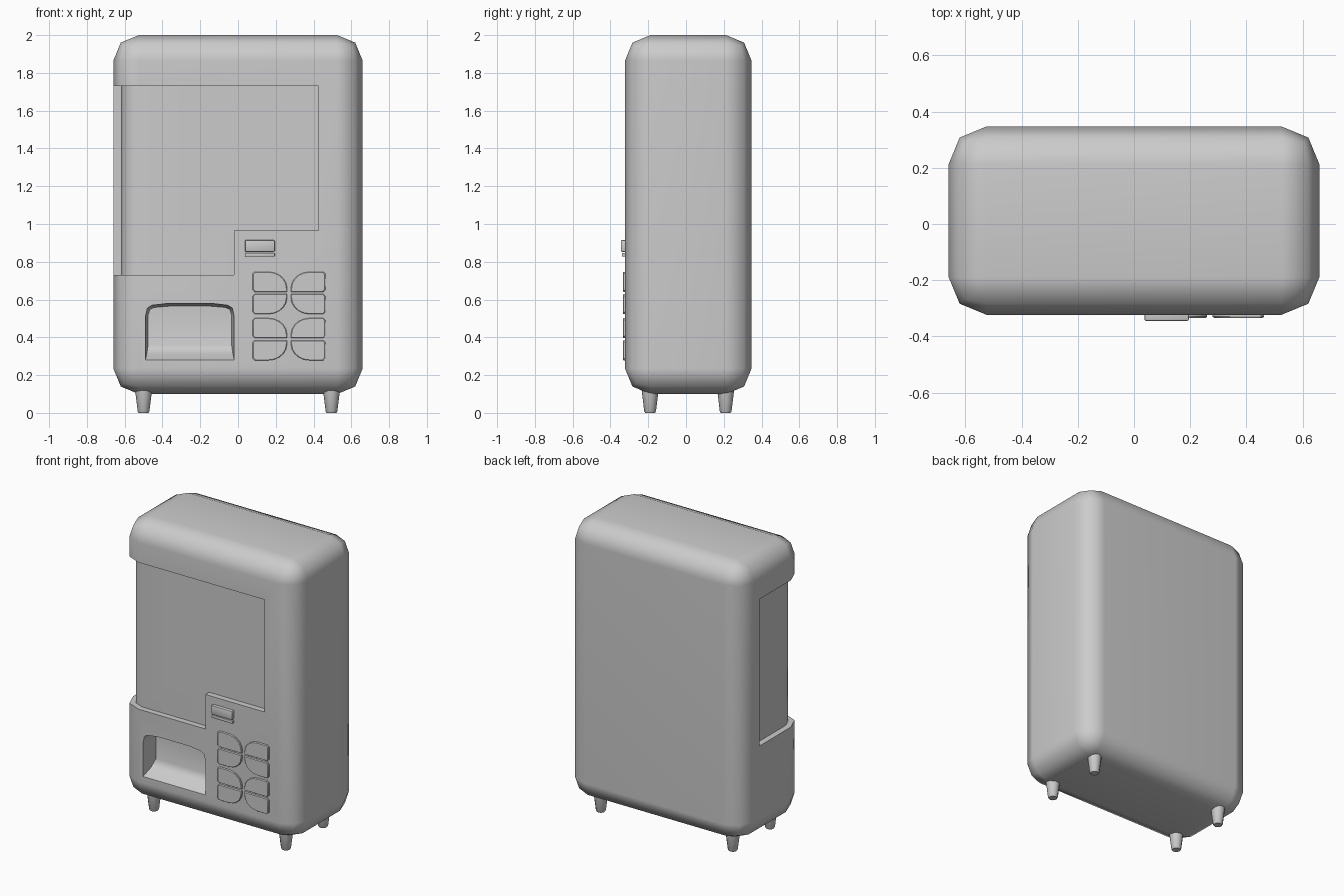
import bpy, bmesh, math

if "Cube" in bpy.data.objects:
    bpy.data.objects.remove(bpy.data.objects["Cube"])

FRONT, BACK, HALF_W = -0.323, 0.347, 0.66


def finish(bm, name, angle=50, bevel=0.0):
    """Turn a bmesh into a smooth-by-angle object."""
    bmesh.ops.recalc_face_normals(bm, faces=bm.faces[:])
    bm.normal_update()
    if bevel:
        bmesh.ops.bevel(bm, geom=[e for e in bm.edges if e.calc_face_angle(0) > 1.0],
                        offset=bevel, segments=2, profile=0.5, affect='EDGES')
    me = bpy.data.meshes.new(name)
    bm.to_mesh(me)
    bm.free()
    ob = bpy.data.objects.new(name, me)
    bpy.context.collection.objects.link(ob)
    smooth(ob, angle)
    return ob


def smooth(ob, angle):
    bpy.ops.object.select_all(action='DESELECT')
    bpy.context.view_layer.objects.active = ob
    ob.select_set(True)
    bpy.ops.object.shade_smooth_by_angle(angle=math.radians(angle))


def loft(rings):
    """Closed solid through equally sized rings of points."""
    bm = bmesh.new()
    vs = [[bm.verts.new(p) for p in r] for r in rings]
    n = len(vs[0])
    for a, b in zip(vs, vs[1:]):
        for i in range(n):
            bm.faces.new((a[i], a[(i + 1) % n], b[(i + 1) % n], b[i]))
    bm.faces.new(vs[0][::-1])
    bm.faces.new(vs[-1])
    return bm


def box(x0, x1, y0, y1, z0, z1):
    return loft([[(x0, y0, z), (x1, y0, z), (x1, y1, z), (x0, y1, z)] for z in (z0, z1)])


# Rounded cabinet
body = finish(box(-HALF_W, HALF_W, FRONT, BACK, 0.10, 2.0), "cabinet", bevel=0.135)

# Display window recess, wrapping round the left side
wrap = [(-0.02, -0.5), (-0.02, -0.283), (-0.525, -0.283), (-0.592, -0.255),
        (-0.62, -0.188), (-0.62, 0.15), (-0.8, 0.15), (-0.8, -0.5)]
cutters = [
    finish(loft([[(x, y, z) for x, y in wrap] for z in (0.73, 1.73)]), "window_wrap_cutter"),
    finish(box(-0.3, 0.425, -0.6, -0.283, 0.965, 1.73), "window_step_cutter"),
]

# Dispensing tray: arched opening with a floor that rises to the back
arch = [(-0.49, 0.28), (-0.49, 0.51), (-0.48, 0.555), (-0.455, 0.57), (-0.37, 0.58),
        (-0.14, 0.58), (-0.055, 0.57), (-0.03, 0.555), (-0.02, 0.51), (-0.02, 0.28)]


def tray_ring(y, inset, floor):
    k = (0.58 - inset - floor) / 0.30
    return [(-0.255 + (x + 0.255) * (1 - inset * 4), y, floor + (z - 0.28) * k) for x, z in arch]


cutters.append(finish(loft([tray_ring(-0.45, 0, 0.28), tray_ring(FRONT, 0, 0.28),
                            tray_ring(-0.25, 0.008, 0.315), tray_ring(-0.205, 0.015, 0.36)]),
                      "tray_cutter"))

for c in cutters:
    m = body.modifiers.new(c.name, 'BOOLEAN')
    m.object, m.operation, m.solver = c, 'DIFFERENCE', 'EXACT'
    c.hide_render = True
    bpy.context.view_layer.objects.active = body
    bpy.ops.object.modifier_apply(modifier=m.name)
for c in cutters:
    bpy.data.objects.remove(c, do_unlink=True)
smooth(body, 60)
wn = body.modifiers.new("weighted_normals", 'WEIGHTED_NORMAL')
wn.keep_sharp = True

# Selection buttons: one curved-corner shape mirrored into two clusters of four
quarter = [(0.01, 0.006), (0.01, 0.025)]
quarter += [(0.11 - 0.1 * math.cos(math.radians(a)), 0.025 + 0.087 * math.sin(math.radians(a)))
            for a in (18, 36, 54, 72, 90)]
quarter += [(0.182, 0.112), (0.192, 0.102), (0.192, 0.016), (0.182, 0.006)]
for row, zc in enumerate((0.635, 0.39)):
    for sx in (-1, 1):
        for sz in (-1, 1):
            rings = []
            for y, k in ((FRONT + 0.02, 1), (FRONT - 0.007, 1), (FRONT - 0.011, 0.95)):
                rings.append([(0.27 + sx * (0.1 + (x - 0.1) * k), y,
                               zc + sz * (0.0575 + (z - 0.0575) * k)) for x, z in quarter])
            finish(loft(rings), f"button_{row}_{sx}_{sz}", 30)

# Coin slot and its lower lip
finish(box(0.037, 0.195, -0.345, -0.30, 0.853, 0.915), "coin_slot", 40, 0.006)
finish(box(0.037, 0.195, -0.339, -0.30, 0.827, 0.847), "coin_slot_lip", 40, 0.004)

# Four tapered feet
for x in (-0.5, 0.495):
    for y in (-0.19, 0.21):
        rings = [[(x + r * math.cos(i * math.tau / 12), y + r * math.sin(i * math.tau / 12), z)
                  for i in range(12)] for z, r in ((0, 0.026), (0.008, 0.031), (0.13, 0.046))]
        finish(loft(rings), f"foot_{x}_{y}", 35)
